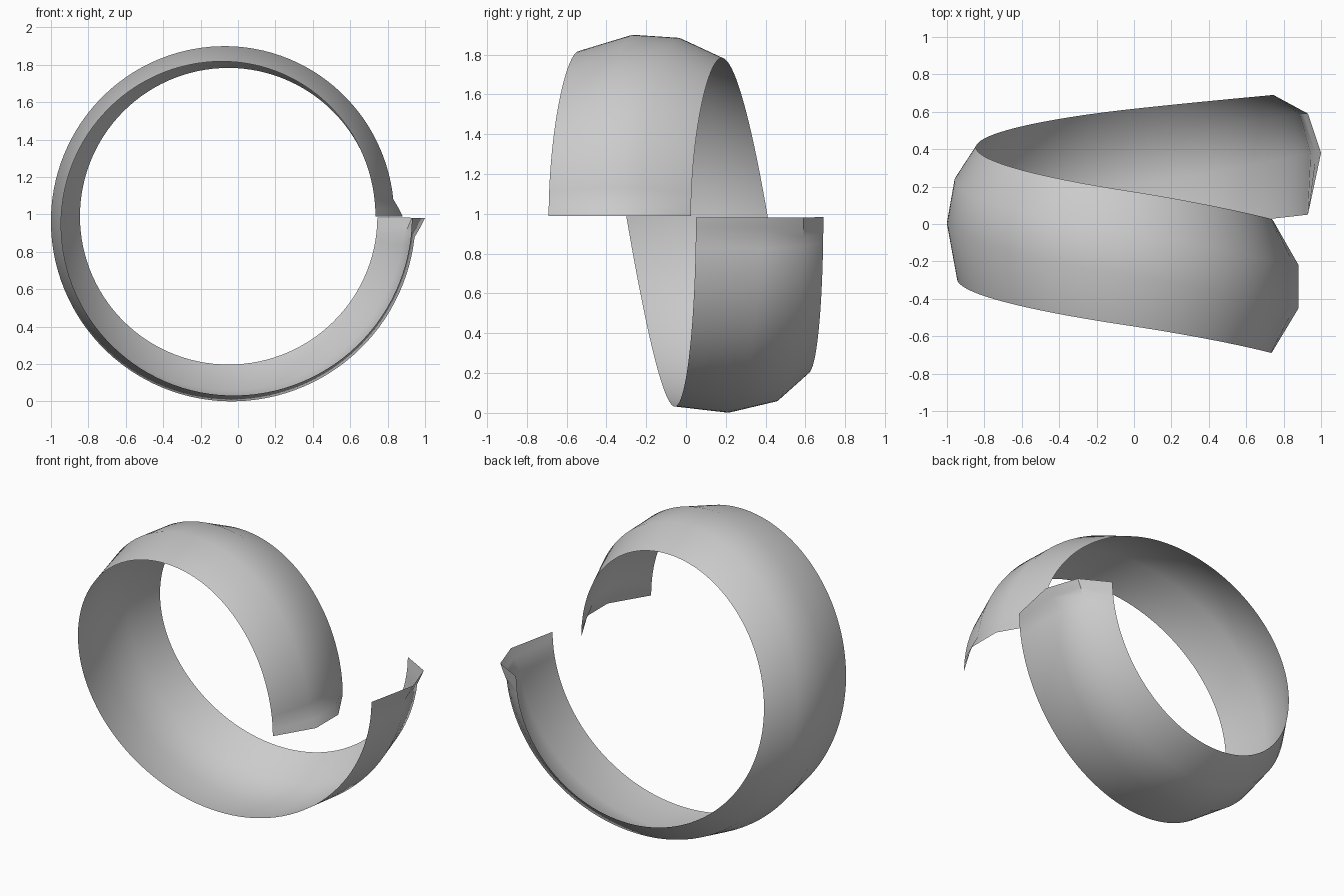
import bpy, bmesh
from math import cos, sin, radians

if "Cube" in bpy.data.objects:
    bpy.data.objects.remove(bpy.data.objects["Cube"])

CX, CZ = -0.05, 0.9875          # axis of the coil runs along y
N = 120                         # steps around one turn
FLARE = 6.0                     # degrees of flared lip at each end

# Cross-section rails, back to front: (radius, y) at 0, 90, 180, 270, 360 degrees
rails = [
    ([.79, .796, .795, .79, .795], [.025, .18, .41, .61, .69]),
    ([.885, .897, .91, .93, .94], [-.22, -.04, .23, .45, .59]),
    ([.885, .912, .95, .9865, 1.0], [-.45, -.27, 0.0, .21, .38]),
    ([.785, .83, .895, .955, .98], [-.69, -.54, -.30, -.06, .05]),
]
start_flare = [0, .045, .045, 0]
end_flare = [0, .04, .05, 0]


def ease(keys, u):
    """Smooth curve through the five keys, level at both ends."""
    i = min(int(u), 3)
    t = u - i
    slope = [0] + [(keys[k + 1] - keys[k - 1]) / 2 for k in (1, 2, 3)] + [0]
    return ((2*t**3 - 3*t**2 + 1) * keys[i] + (t**3 - 2*t**2 + t) * slope[i]
            + (3*t**2 - 2*t**3) * keys[i + 1] + (t**3 - t**2) * slope[i + 1])


# Coiled band: sweep the twisting section through one turn
bm = bmesh.new()
rows = []
for s in range(N + 1):
    deg = 0.15 + 359.55 * s / N
    a = radians(deg)
    f0 = max(0, 1 - 360 * s / N / FLARE)
    f1 = max(0, 1 - 360 * (N - s) / N / FLARE)
    row = []
    for (rad, ys), fs, fe in zip(rails, start_flare, end_flare):
        r = ease(rad, 4 * s / N) + f0 * fs + f1 * fe
        row.append(bm.verts.new((CX + r * cos(a), ease(ys, 4 * s / N), CZ + r * sin(a))))
    rows.append(row)
for p, q in zip(rows, rows[1:]):
    for k in range(3):
        bm.faces.new((p[k], q[k], q[k + 1], p[k + 1]))
# Face outwards from the coil axis
for f in bm.faces:
    f.normal_update()
mid = bm.faces[:][N * 3 // 2]
if mid.normal.x > 0:
    bmesh.ops.reverse_faces(bm, faces=bm.faces[:])

mesh = bpy.data.meshes.new("coiled_band")
bm.to_mesh(mesh)
bm.free()
band = bpy.data.objects.new("coiled_band", mesh)
bpy.context.collection.objects.link(band)
bpy.context.view_layer.objects.active = band
band.select_set(True)
bpy.ops.object.shade_smooth_by_angle(angle=radians(40))
